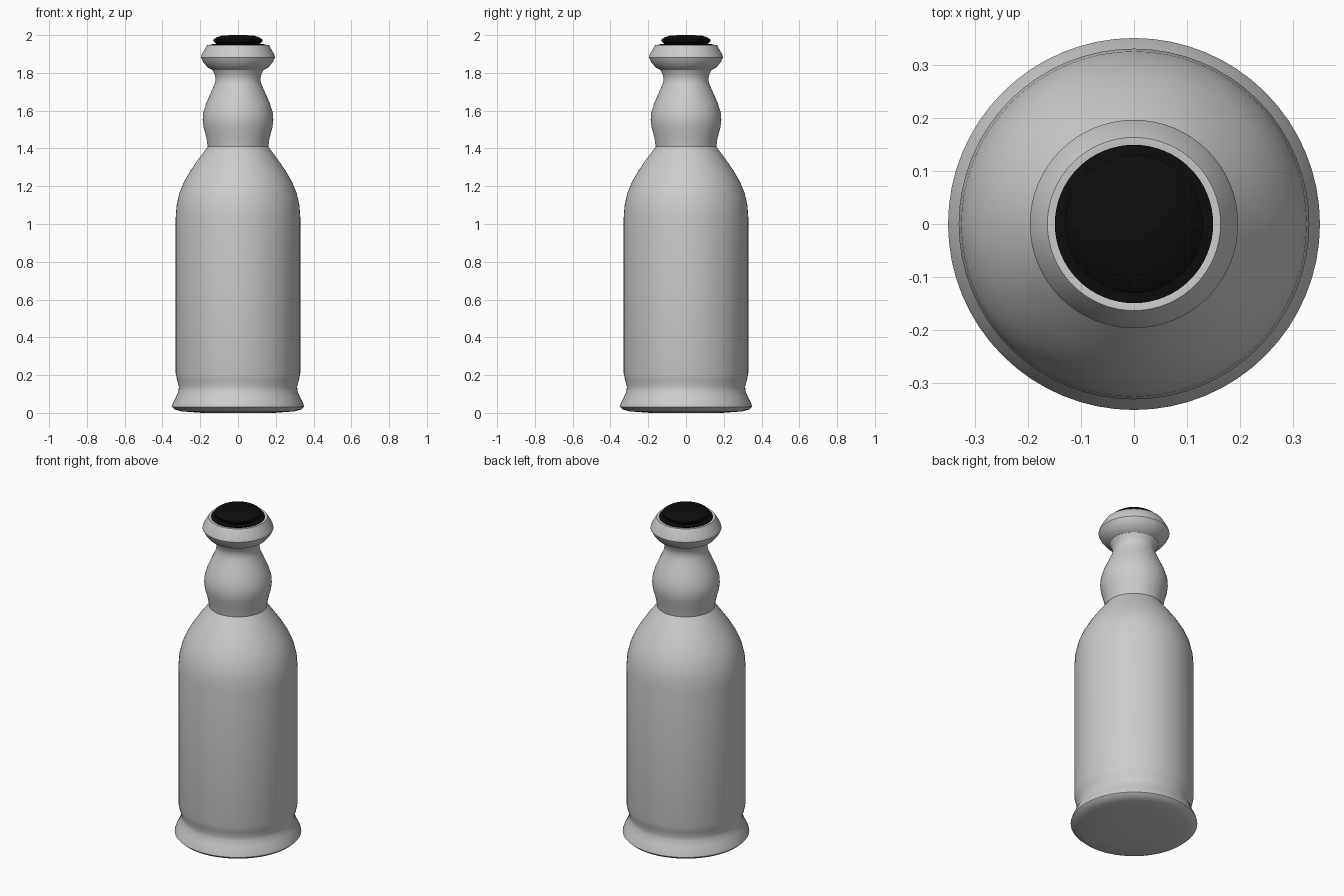
import bpy, bmesh, math

if "Cube" in bpy.data.objects:
    bpy.data.objects.remove(bpy.data.objects["Cube"])

SEG = 64


def material(name, value):
    m = bpy.data.materials.new(name)
    m.diffuse_color = (value, value, value, 1)
    m.use_nodes = True
    m.node_tree.nodes["Principled BSDF"].inputs["Base Color"].default_value = m.diffuse_color
    return m


def lathe(name, profile, mat, angle=30):
    """Spin (radius, height) points around z; radius 0 becomes a pole."""
    bm = bmesh.new()
    rings = []
    for r, z in profile:
        if r == 0:
            rings.append([bm.verts.new((0, 0, z))] * SEG)
        else:
            rings.append([bm.verts.new((r * math.cos(2 * math.pi * i / SEG),
                                        r * math.sin(2 * math.pi * i / SEG), z))
                          for i in range(SEG)])
    for a, b in zip(rings, rings[1:]):
        for i in range(SEG):
            j = (i + 1) % SEG
            quad = list(dict.fromkeys((a[i], a[j], b[j], b[i])))
            bm.faces.new(quad)
    bmesh.ops.recalc_face_normals(bm, faces=bm.faces)
    me = bpy.data.meshes.new(name)
    bm.to_mesh(me)
    bm.free()
    me.materials.append(mat)
    ob = bpy.data.objects.new(name, me)
    bpy.context.collection.objects.link(ob)
    bpy.ops.object.select_all(action='DESELECT')
    ob.select_set(True)
    bpy.context.view_layer.objects.active = ob
    bpy.ops.object.shade_smooth_by_angle(angle=math.radians(angle))
    return ob


grey = material("bottle grey", 0.6)
black = material("stopper black", 0.004)

# Bottle: flared foot, straight body, shoulder, bulged neck, lip
lathe("bottle", [
    (0, 0.0), (0.19, 0.0), (0.30, 0.008), (0.335, 0.018), (0.35, 0.032),
    (0.345, 0.05), (0.328, 0.085), (0.315, 0.115), (0.313, 0.14),
    (0.322, 0.17), (0.33, 0.21), (0.33, 1.03), (0.325, 1.10), (0.31, 1.165),
    (0.285, 1.225), (0.25, 1.285), (0.205, 1.35), (0.16, 1.41),
    (0.168, 1.46), (0.182, 1.51), (0.187, 1.55), (0.184, 1.59),
    (0.168, 1.64), (0.142, 1.70), (0.124, 1.74), (0.118, 1.765),
    (0.122, 1.79), (0.135, 1.815), (0.16, 1.828), (0.185, 1.858),
    (0.196, 1.882), (0.192, 1.898), (0.163, 1.948), (0.148, 1.948),
    (0.12, 1.94), (0, 1.94)], grey)

# Stopper: dark disc filling the mouth with a rounded button on top
lathe("stopper", [
    (0, 1.942), (0.148, 1.942), (0.149, 1.951), (0.115, 1.953),
    (0.128, 1.965), (0.13, 1.976), (0.115, 1.987), (0.085, 1.997),
    (0.04, 2.0), (0, 2.0)], black)
